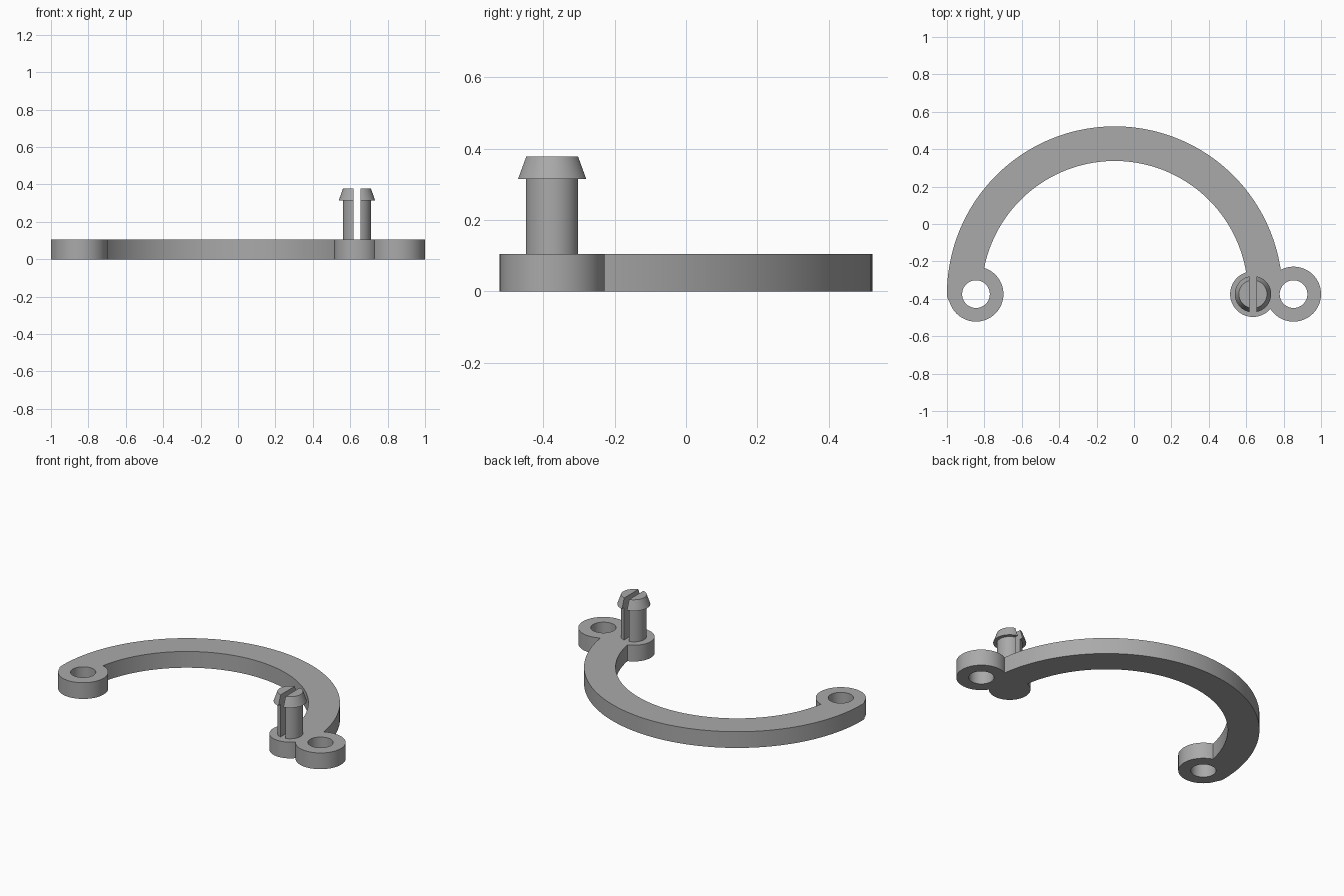
import bpy, bmesh, math

if "Cube" in bpy.data.objects:
    bpy.data.objects.remove(bpy.data.objects["Cube"])

H = 0.105                      # plate thickness
CY = -0.375                    # line through all hole centres
ARC_X, R_OUT, R_IN = -0.103, 0.897, 0.712
LEFT_X, RIGHT_X, PEG_X = -0.845, 0.853, 0.636

grey = bpy.data.materials.new("grey plastic")
grey.diffuse_color = (0.4, 0.4, 0.4, 1)
grey.use_nodes = True
grey.node_tree.nodes["Principled BSDF"].inputs["Base Color"].default_value = grey.diffuse_color


def finish(name, bm):
    bmesh.ops.recalc_face_normals(bm, faces=bm.faces[:])
    me = bpy.data.meshes.new(name)
    bm.to_mesh(me)
    bm.free()
    me.materials.append(grey)
    ob = bpy.data.objects.new(name, me)
    bpy.context.collection.objects.link(ob)
    return ob


def prism(name, pts, z0, z1):
    bm = bmesh.new()
    f = bm.faces.new([bm.verts.new((x, y, z0)) for x, y in pts])
    r = bmesh.ops.extrude_face_region(bm, geom=[f])
    top = [v for v in r["geom"] if isinstance(v, bmesh.types.BMVert)]
    bmesh.ops.translate(bm, verts=top, vec=(0, 0, z1 - z0))
    return finish(name, bm)


def arc(cx, r, a0, a1, n):
    return [(cx + r * math.cos(a0 + (a1 - a0) * i / n),
             CY + r * math.sin(a0 + (a1 - a0) * i / n)) for i in range(n + 1)]


def disc(name, x, r, z0, z1, n=64):
    return prism(name, arc(x, r, 0, 2 * math.pi, n)[:-1], z0, z1)


def boolean(ob, other, op):
    m = ob.modifiers.new(op, 'BOOLEAN')
    m.operation, m.solver, m.object = op, 'EXACT', other
    bpy.context.view_layer.objects.active = ob
    bpy.ops.object.modifier_apply(modifier=m.name)
    bpy.data.objects.remove(other)


def smooth(ob):
    bpy.ops.object.select_all(action='DESELECT')
    ob.select_set(True)
    bpy.context.view_layer.objects.active = ob
    bpy.ops.object.shade_smooth_by_angle(angle=math.radians(30))


# Curved handle, with a short bevelled tail at its left end
outline = arc(ARC_X, R_OUT, 0, math.pi, 96)
outline += [(-0.998, -0.395), (-0.965, -0.456), (-0.85, -0.47)]
outline += arc(ARC_X, R_IN, math.pi, 0, 96)
handle = prism("curved_handle", outline, 0, H)

# Eyelets and the peg's foot join the handle, then the holes go through
for x, r in ((LEFT_X, 0.147), (RIGHT_X, 0.147), (PEG_X, 0.122)):
    boolean(handle, disc("lug", x, r, 0, H), 'UNION')
for x in (LEFT_X, RIGHT_X):
    boolean(handle, disc("hole_cutter", x, 0.074, -0.1, H + 0.1), 'DIFFERENCE')
smooth(handle)

# Snap peg: a turned profile with a tapered, barbed head
bm = bmesh.new()
profile = [(0.075, H - 0.005), (0.075, 0.315), (0.097, 0.315), (0.075, 0.377)]
rings = [[bm.verts.new((x, y, z)) for x, y in arc(PEG_X, r, 0, 2 * math.pi, 64)[:-1]]
         for r, z in profile]
for a, b in zip(rings, rings[1:]):
    for i in range(64):
        j = (i + 1) % 64
        bm.faces.new((a[i], a[j], b[j], b[i]))
bm.faces.new(rings[0])
bm.faces.new(rings[-1])
peg = finish("snap_peg", bm)

# Slot that splits the peg into two springy halves
s = 0.018
slot = [(PEG_X - s, CY - 0.2), (PEG_X + s, CY - 0.2),
        (PEG_X + s, CY + 0.2), (PEG_X - s, CY + 0.2)]
boolean(peg, prism("slot_cutter", slot, 0, 0.6), 'DIFFERENCE')
smooth(peg)
